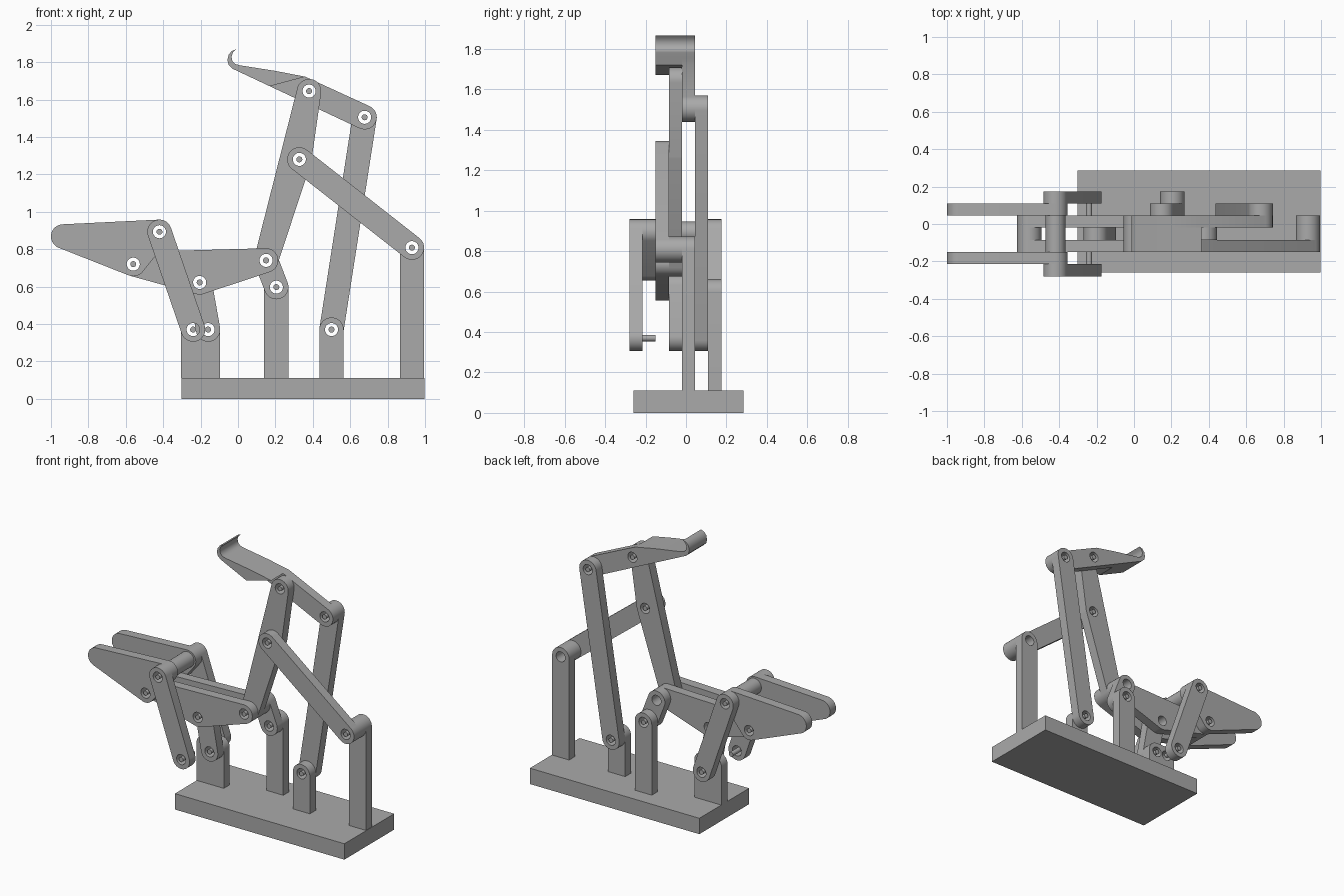
import bpy
from math import sin, cos, pi
from mathutils import Vector
from mathutils.geometry import convex_hull_2d

if "Cube" in bpy.data.objects:
    bpy.data.objects.remove(bpy.data.objects["Cube"])

mat = bpy.data.materials.new("plain grey")
mat.use_nodes = True
grey = (0.4, 0.4, 0.4, 1)
mat.diffuse_color = grey
mat.node_tree.nodes["Principled BSDF"].inputs["Base Color"].default_value = grey

R, HOLE, PIN = 0.065, 0.035, 0.016   # bar end, hole and pin radii
T, Y0 = 0.065, -0.02                 # layer thickness, front of layer 0
DECK = 0.11                          # top of the base


def circle(c, r, n=36):
    return [(c[0] + r * cos(2 * pi * i / n), c[1] + r * sin(2 * pi * i / n)) for i in range(n)]


def hull(centres, extra=()):
    pts = [Vector(p) for c in centres for p in circle(c, R)] + [Vector(p) for p in extra]
    return [tuple(pts[i]) for i in convex_hull_2d(pts)]


def slab(name, outline, holes, first, last=None, hole_r=HOLE):
    """Extrude an x-z outline with round holes across layers first..last."""
    last = first if last is None else last
    curve = bpy.data.curves.new(name, 'CURVE')
    curve.dimensions = '2D'
    curve.fill_mode = 'BOTH'
    for loop in [outline] + [circle(h, hole_r) for h in holes]:
        s = curve.splines.new('POLY')
        s.points.add(len(loop) - 1)
        for p, (x, z) in zip(s.points, loop):
            p.co = (x, z, 0, 1)
        s.use_cyclic_u = True
    depth = (last - first + 1) * T
    curve.extrude = depth / 2
    curve.materials.append(mat)
    ob = bpy.data.objects.new(name, curve)
    bpy.context.collection.objects.link(ob)
    ob.rotation_euler.x = pi / 2
    ob.location.y = Y0 + first * T + depth / 2
    bpy.ops.object.select_all(action='DESELECT')
    ob.select_set(True)
    bpy.context.view_layer.objects.active = ob
    bpy.ops.object.convert(target='MESH')
    bpy.ops.object.shade_smooth_by_angle(angle=0.6)
    return ob


def bar(name, joints, layer):
    slab(name, hull(joints), joints, layer)


def post(name, joints, layer):
    lo, hi = min(j[0] for j in joints) - R, max(j[0] for j in joints) + R
    slab(name, hull(joints, [(lo, DECK), (hi, DECK)]), joints, layer)


def pin(c, first, last):
    slab("pin", circle(c, PIN, 20), [], first, last)


# Joint positions in x, z
foot_a, foot_b = (-0.24, 0.37), (-0.16, 0.37)
jaw_top, jaw_low, jaw_tip = (-0.42, 0.893), (-0.56, 0.72), (-0.935, 0.868)
body_mid, body_end = (-0.205, 0.622), (0.15, 0.74)
short_foot, bar_foot, tall_foot = (0.205, 0.597), (0.5, 0.37), (0.93, 0.808)
arm_mid, arm_top, hook_end = (0.328, 1.28), (0.38, 1.645), (0.677, 1.505)

# Base plate
bpy.ops.mesh.primitive_cube_add(size=1, location=(0.348, 0.0125, DECK / 2))
base = bpy.context.object
base.name = "base"
base.scale = (1.3, 0.545, DECK)
base.data.materials.append(mat)

# Posts
post("front_post", [foot_a, foot_b], 0)
post("short_post", [short_foot], 2)
post("low_post", [bar_foot], 0)
post("tall_post", [tall_foot], 0)

# Paired jaw plates, jaw links and body plates
for side, jaw, link, body in (("front", -3, -4, -2), ("rear", 1, 2, 0)):
    slab(side + "_jaw", hull([jaw_tip, jaw_top, jaw_low]), [jaw_top, jaw_low], jaw)
    bar(side + "_jaw_link", [jaw_top, foot_a], link)
    bar(side + "_body_plate", [jaw_low, body_mid, body_end], body)

# Single links
bar("body_link", [body_mid, foot_b], -1)
bar("crank_link", [body_end, short_foot], 1)
bar("main_arm", [arm_top, arm_mid, body_end], -1)
bar("brace_link", [arm_mid, tall_foot], -2)
bar("rear_bar", [bar_foot, hook_end], 1)

# Spacers
slab("jaw_tube", circle(jaw_top, 0.053), [jaw_top], -2, 0)
slab("body_spacer", circle(jaw_low, R), [jaw_low], -1)
slab("brace_spacer", circle(tall_foot, R), [tall_foot], -1)

# Hooked upper jaw: narrow lever plus wide scoop sharing the hook profile
claw = [(0.2, 1.753), (0.01, 1.783), (-0.015, 1.79), (-0.03, 1.806), (-0.035, 1.83),
        (-0.026, 1.853), (-0.01, 1.868), (-0.033, 1.86), (-0.05, 1.84),
        (-0.057, 1.81), (-0.05, 1.785), (-0.03, 1.765)]
elbow = (0.36, 1.722)
direction = Vector(arm_top) - Vector(hook_end)
start = direction.angle_signed(Vector((1, 0)))
end_arc = [(hook_end[0] + R * cos(start + pi / 2 + pi * i / 16),
            hook_end[1] + R * sin(start + pi / 2 + pi * i / 16)) for i in range(17)]
slab("hook_lever", [elbow] + claw + end_arc, [arm_top, hook_end], 0)
slab("hook_scoop", [elbow] + claw + [(0.17, 1.671)], [], -2, -1)

# Pins, each two layers long
for c, first in ((foot_a, -4), (foot_a, 1), (foot_b, -1), (jaw_top, -4), (jaw_top, 1),
                 (jaw_low, -3), (jaw_low, 0), (body_mid, -2), (body_end, -2),
                 (short_foot, 1), (bar_foot, 0), (tall_foot, -2),
                 (arm_mid, -2), (arm_top, -1), (hook_end, 0)):
    pin(c, first, first + 1)
